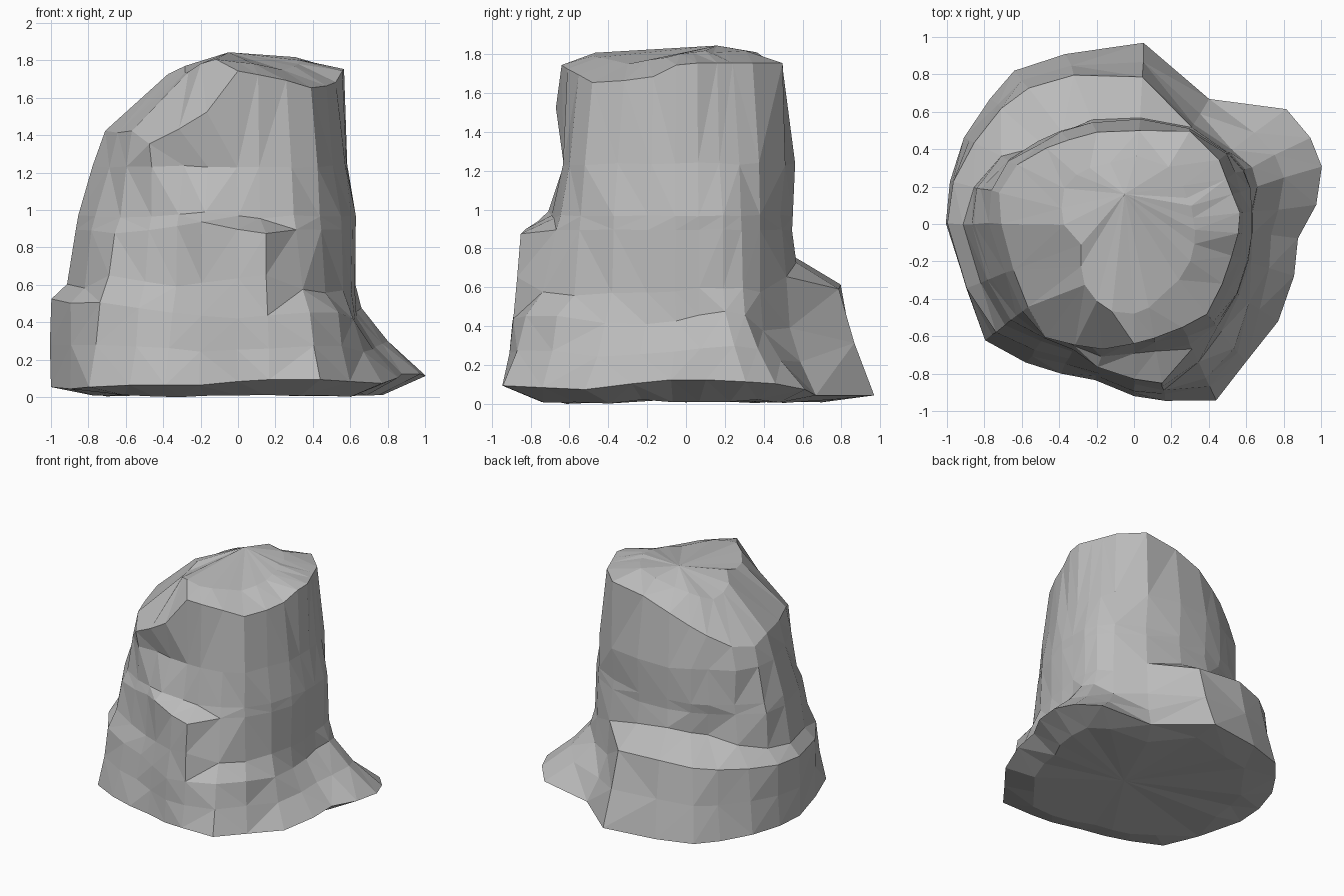
import bpy
import bmesh
import math
import random
from mathutils import Vector

random.seed(4)

cube = bpy.data.objects.get("Cube")
if cube:
    bpy.data.objects.remove(cube, do_unlink=True)

# One plain stone material
stone = bpy.data.materials.new("grey_stone")
stone.use_nodes = True
stone_colour = (0.5, 0.5, 0.5, 1)
stone.diffuse_color = stone_colour
stone.node_tree.nodes["Principled BSDF"].inputs["Base Color"].default_value = stone_colour

# Directions of the vertical ridges, in degrees from +x: spur, back, side, front slab
ridges = [6, 17, 26, 37, 59, 87, 112, 128, 139, 153, 167, 180,
          201, 218, 232, 244, 256, 270, 280, 295, 309, 326, 342, 355]

# Outlines in hundredths of a unit, one radius per ridge
foot = [98, 105, 105, 102, 78, 97, 98, 104, 102, 102, 101, 100,
        96, 101, 94, 89, 86, 92, 96, 104, 95, 93, 90, 88]
ledge_edge = [64, 69, 70, 66, 62, 79, 86, 92, 94, 96, 99, 100,
              96, 94, 86, 80, 82, 89, 90, 91, 85, 74, 66, 64]
ledge_wall = [63, 65, 66, 64, 60, 57, 60, 62, 64, 80, 88, 91,
              88, 88, 80, 76, 78, 86, 88, 81, 74, 68, 64, 63]
shelf_edge = [63, 65, 65, 63, 58, 55, 58, 62, 66, 76, 86, 87,
              84, 84, 78, 75, 79, 83, 86, 74, 71, 67, 64, 63]
shelf_wall = [63, 65, 65, 63, 57, 55, 58, 63, 68, 75, 84, 85,
              82, 80, 75, 73, 73, 69, 69, 71, 70, 66, 64, 63]
shaft = [59, 60, 61, 62, 59, 57, 59, 63, 66, 75, 79, 77,
         74, 75, 75, 67, 63, 63, 64, 67, 68, 62, 60, 59]
rim = [57, 55, 55, 57, 58, 50, 53, 57, 62, 70, 74, 71,
       69, 72, 77, 72, 69, 64, 62, 61, 62, 57, 55, 56]
crown = [32, 32, 32, 33, 35, 36, 36, 38, 40, 42, 40, 37,
         30, 36, 42, 46, 48, 48, 45, 40, 38, 36, 34, 33]

# Heights in hundredths for the outlines that rise and fall
foot_height = [13, 12, 11, 8, 5, 5, 5, 5, 5, 6, 6, 6,
               5, 6, 7, 7, 7, 9, 10, 10, 9, 8, 11, 13]
edge_height = [46, 48, 46, 38, 40, 60, 62, 60, 58, 56, 54, 53,
               51, 51, 48, 46, 44, 43, 44, 46, 46, 42, 42, 43]
wall_height = [60, 60, 60, 58, 66, 73, 76, 74, 72, 68, 63, 61,
               59, 66, 62, 60, 62, 64, 66, 58, 56, 58, 58, 58]
shelf_height = [90, 90, 90, 90, 90, 90, 90, 90, 90, 90, 90, 90,
                90, 88, 90, 92, 94, 90, 88, 90, 90, 90, 90, 90]
rim_height = [176, 176, 176, 176, 176, 172, 164, 156, 150, 142, 139, 143,
              142, 143, 136, 144, 153, 175, 173, 170, 166, 167, 169, 175]
crown_height = [182, 182, 182, 182, 182, 181, 177, 174, 171, 168, 170, 173,
                178, 174, 175, 179, 181, 180, 179, 177, 175, 177, 179, 181]


def ring(bm, radii, heights, rough=0.0):
    """Add a closed outline with one radius and one height per ridge."""
    verts = []
    for angle, r, z in zip(ridges, radii, heights):
        a = math.radians(angle)
        chip = Vector([random.uniform(-rough, rough) for axis in range(3)])
        verts.append(bm.verts.new(Vector((r * math.cos(a), r * math.sin(a), z)) / 100 + chip))
    return verts


def bridge(bm, lower, upper):
    for i in range(len(lower)):
        j = (i + 1) % len(lower)
        bm.faces.new((lower[i], lower[j], upper[j], upper[i]))


def fan(bm, loop, point):
    centre = bm.verts.new(point)
    for i in range(len(loop)):
        bm.faces.new((loop[i], loop[(i + 1) % len(loop)], centre))


def blend(first, second, t):
    return [a + (b - a) * t for a, b in zip(first, second)]


def level(height):
    return [height] * len(ridges)


bm = bmesh.new()

# Underside, flared foot with its spur, and the ledge around the back and side
underside = ring(bm, [r * 0.78 for r in foot], level(2), rough=0.015)
rings = [
    underside,
    ring(bm, foot, foot_height),
    ring(bm, blend(foot, ledge_edge, 0.6), blend(foot_height, edge_height, 0.5), rough=0.006),
    ring(bm, ledge_edge, edge_height, rough=0.004),
    ring(bm, ledge_wall, wall_height, rough=0.004),
]

# Front shelf and upright shaft
rings += [
    ring(bm, shelf_edge, shelf_height, rough=0.004),
    ring(bm, shelf_wall, blend(shelf_height, level(105), 0.5), rough=0.004),
    ring(bm, shaft, level(124), rough=0.008),
]

# Slanted cap
rings += [ring(bm, rim, rim_height), ring(bm, crown, crown_height, rough=0.006)]

for lower, upper in zip(rings, rings[1:]):
    bridge(bm, lower, upper)
fan(bm, rings[-1], (-0.05, 0.16, 1.85))
fan(bm, underside, (0.05, -0.05, 0.03))

# Flat triangular facets, resting on the ground
bmesh.ops.triangulate(bm, faces=bm.faces[:], quad_method='SHORT_EDGE')
bmesh.ops.recalc_face_normals(bm, faces=bm.faces[:])
lowest = min(v.co.z for v in bm.verts)
bmesh.ops.translate(bm, verts=bm.verts[:], vec=(0, 0, -lowest))

mesh = bpy.data.meshes.new("boulder")
bm.to_mesh(mesh)
bm.free()
mesh.materials.append(stone)
boulder = bpy.data.objects.new("boulder", mesh)
bpy.context.collection.objects.link(boulder)
